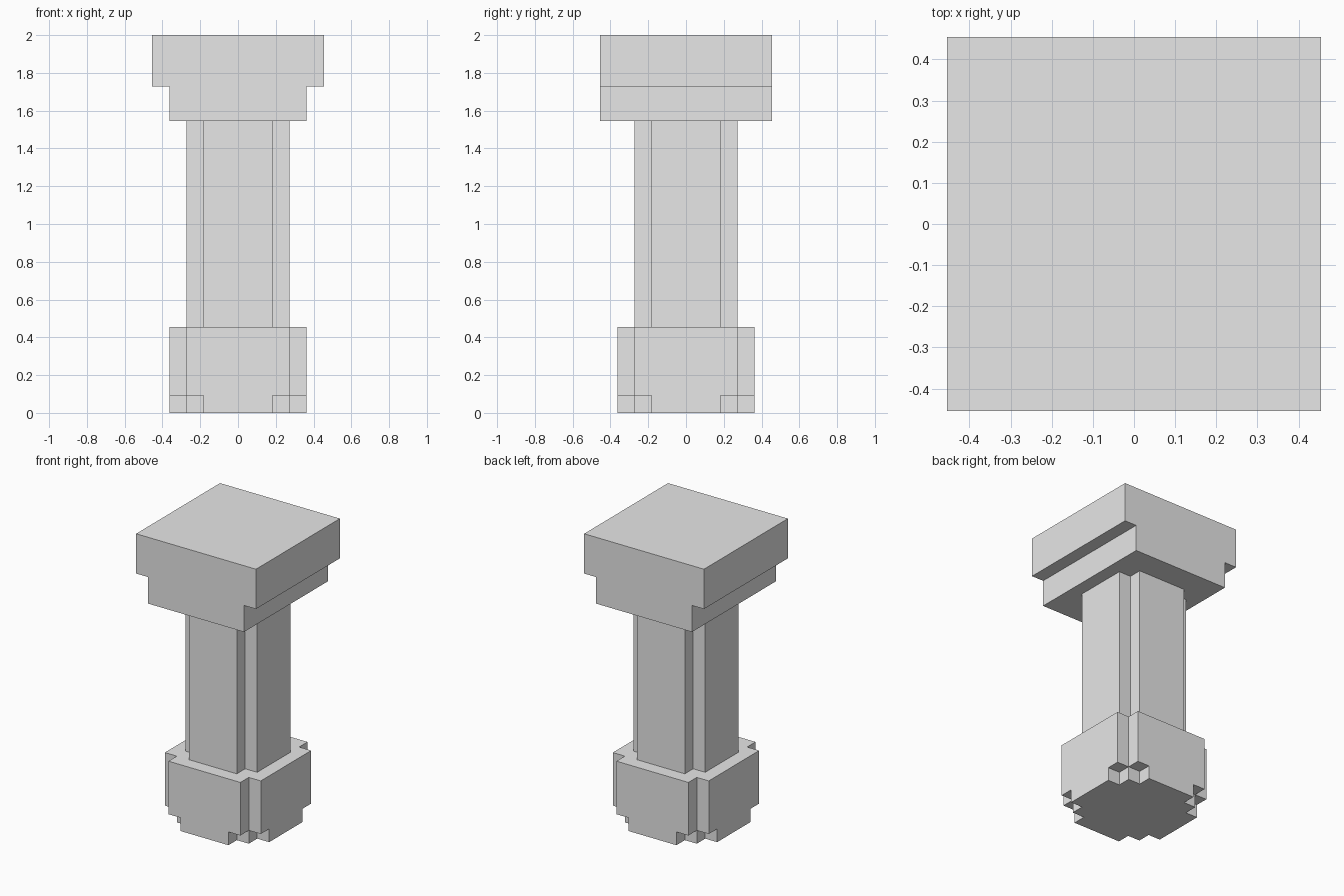
import bpy
import bmesh

U = 1 / 11  # block size: the column is 22 blocks tall

cube = bpy.data.objects.get("Cube")
if cube:
    bpy.data.objects.remove(cube, do_unlink=True)

stone = bpy.data.materials.new("grey_stone")
stone.use_nodes = True
GREY = (0.8, 0.8, 0.8, 1)
stone.diffuse_color = GREY
stone.node_tree.nodes["Principled BSDF"].inputs["Base Color"].default_value = GREY


def prism(name, quarter, bottom, top):
    """Extrude a plan, given by its +x +y quarter in blocks, between two heights."""
    mirrored = [(-x, y) for x, y in reversed(quarter)]
    half = quarter + mirrored
    outline = half + [(-x, -y) for x, y in half]
    bm = bmesh.new()
    base = bm.faces.new([bm.verts.new((x * U, y * U, bottom * U)) for x, y in outline])
    lifted = bmesh.ops.extrude_face_region(bm, geom=[base])["geom"]
    for v in lifted:
        if isinstance(v, bmesh.types.BMVert):
            v.co.z = top * U
    bmesh.ops.recalc_face_normals(bm, faces=bm.faces)
    mesh = bpy.data.meshes.new(name)
    bm.to_mesh(mesh)
    bm.free()
    mesh.materials.append(stone)
    obj = bpy.data.objects.new(name, mesh)
    bpy.context.collection.objects.link(obj)
    return obj


# Stepped foot and notched base block
prism("foot", [(4, 2), (3, 2), (3, 3), (2, 3), (2, 4)], 0, 1)
prism("base_block", [(4, 3), (3, 3), (3, 4)], 1, 5)

# Shaft with notched corners
prism("shaft", [(3, 2), (2, 2), (2, 3)], 5, 17)

# Capital, narrower left to right below the top slab
prism("capital", [(4, 5)], 17, 19)
prism("top_slab", [(5, 5)], 19, 22)
